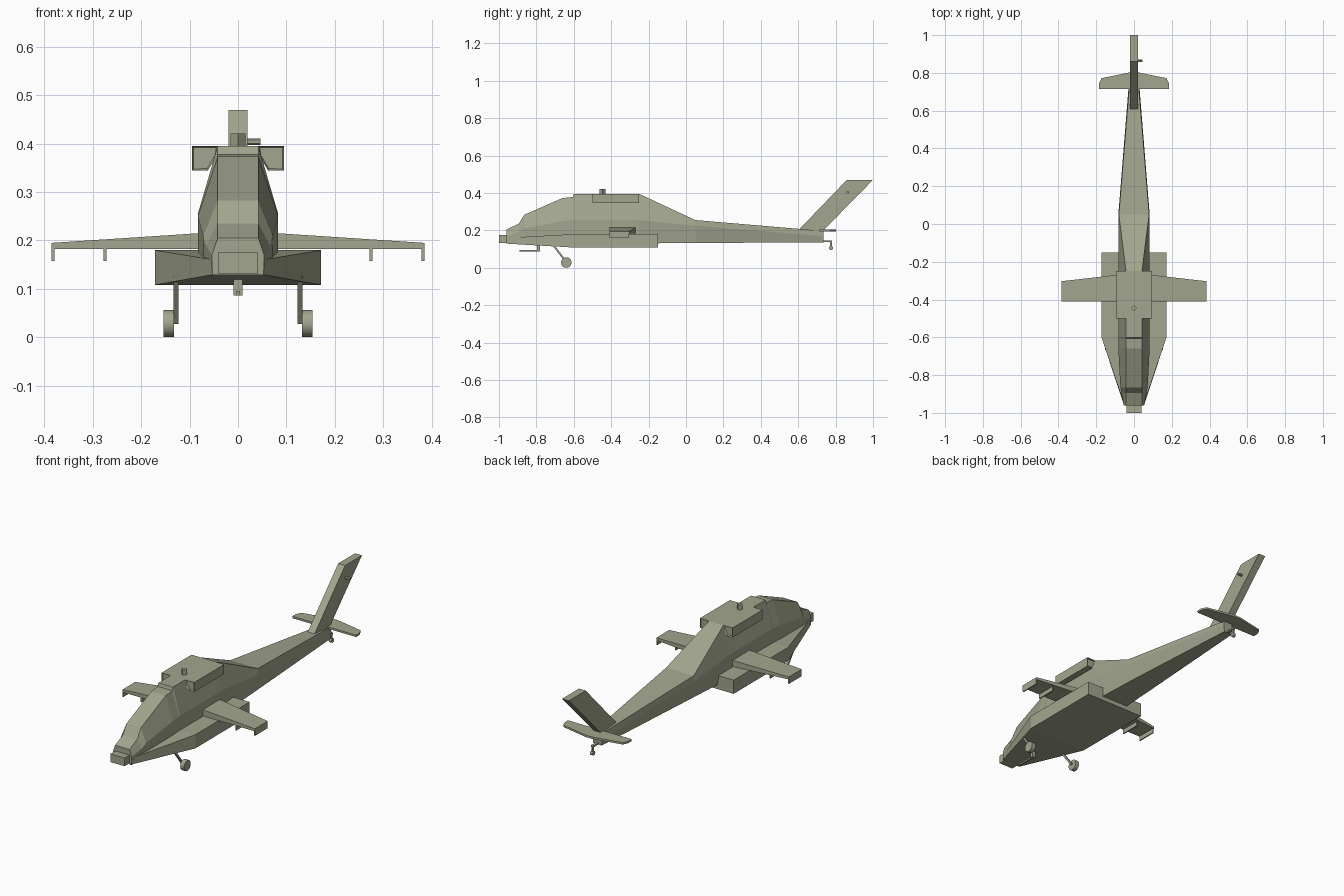
import bpy, bmesh, math
from mathutils import Vector, Matrix

if "Cube" in bpy.data.objects:
    bpy.data.objects.remove(bpy.data.objects["Cube"])

paint = bpy.data.materials.new("olive_paint")
paint.diffuse_color = (0.36, 0.38, 0.27, 1)
paint.use_nodes = True
paint.node_tree.nodes["Principled BSDF"].inputs["Base Color"].default_value = paint.diffuse_color


def finish(name, bm, mirror=False):
    bmesh.ops.recalc_face_normals(bm, faces=bm.faces[:])
    me = bpy.data.meshes.new(name)
    bm.to_mesh(me)
    bm.free()
    me.materials.append(paint)
    ob = bpy.data.objects.new(name, me)
    bpy.context.collection.objects.link(ob)
    if mirror:
        ob.modifiers.new("Mirror", 'MIRROR')
    return ob


def loft(name, loops, mirror=False, recess=0):
    """Skin a row of matching closed loops; optionally recess both ends."""
    bm = bmesh.new()
    rows = [[bm.verts.new(p) for p in loop] for loop in loops]
    n = len(rows[0])
    for a, b in zip(rows, rows[1:]):
        for i in range(n):
            j = (i + 1) % n
            bm.faces.new((a[i], a[j], b[j], b[i]))
    caps = [bm.faces.new(rows[0]), bm.faces.new(rows[-1])]
    if recess:
        bmesh.ops.recalc_face_normals(bm, faces=bm.faces[:])
        bmesh.ops.inset_individual(bm, faces=caps, thickness=0.004, depth=-recess)
    return finish(name, bm, mirror)


def box(name, x, y, z, mirror=False):
    loops = [[(a, y[0], z[0]), (a, y[1], z[0]), (a, y[1], z[1]), (a, y[0], z[1])] for a in x]
    return loft(name, loops, mirror)


def rod(name, p, q, r, sides=8, mirror=False, turn=0.0):
    p, q = Vector(p), Vector(q)
    rot = (q - p).to_track_quat('Z', 'Y').to_matrix().to_4x4() @ Matrix.Rotation(turn, 4, 'Z')
    bm = bmesh.new()
    bmesh.ops.create_cone(bm, cap_ends=True, segments=sides, radius1=r, radius2=r,
                          depth=(q - p).length, matrix=Matrix.Translation((p + q) / 2) @ rot)
    if sides > 12:
        for f in bm.faces:
            f.smooth = len(f.verts) == 4
        for e in bm.edges:
            e.smooth = all(len(f.verts) == 4 for f in e.link_faces)
    return finish(name, bm, mirror)


def section(y, *half):
    """Symmetric cross-section from (half width, height) pairs, top to bottom."""
    return [(x, y, z) for x, z in half] + [(-x, y, z) for x, z in reversed(half)]


# Fuselage and tail boom
loft("fuselage", [
    section(-0.96, (0.042, 0.205), (0.054, 0.17), (0.053, 0.13)),
    section(-0.895, (0.042, 0.235), (0.066, 0.19), (0.066, 0.13)),
    section(-0.865, (0.042, 0.283), (0.072, 0.21), (0.07, 0.13)),
    section(-0.66, (0.042, 0.373), (0.083, 0.25), (0.083, 0.13)),
    section(-0.605, (0.042, 0.378), (0.083, 0.255), (0.083, 0.13)),
    section(-0.60, (0.042, 0.395), (0.083, 0.255), (0.083, 0.13)),
    section(-0.25, (0.042, 0.395), (0.083, 0.255), (0.083, 0.13)),
    section(0.05, (0.08, 0.255), (0.083, 0.225), (0.068, 0.133)),
    section(0.735, (0.024, 0.197), (0.028, 0.17), (0.024, 0.135)),
])
box("nose_sensor", (-0.041, 0.041), (-1.0, -0.955), (0.132, 0.175))

# Wide lower hull with the side bays
loft("lower_hull", [
    section(-0.96, (0.05, 0.16), (0.053, 0.129)),
    section(-0.60, (0.172, 0.18), (0.172, 0.108)),
    section(-0.15, (0.172, 0.18), (0.172, 0.108)),
])

# Stub wings and their pylons
loft("stub_wing", [
    [(x, -0.41, 0.182), (x, y, 0.182), (x, y, top), (x, -0.41, top)]
    for x, y, top in ((0.05, -0.265, 0.217), (0.385, -0.303, 0.195))
], mirror=True)
for name, x in (("inner_pylon", 0.275), ("outer_pylon", 0.382)):
    box(name, (x - 0.003, x + 0.003), (-0.41, -0.305), (0.158, 0.184), mirror=True)

# Engine pods with recessed intakes and exhausts
pod = [(0.042, 0.395), (0.095, 0.395), (0.095, 0.345), (0.062, 0.345), (0.044, 0.374)]
loft("engine_pod", [[(x, y, z) for x, z in pod] for y in (-0.50, -0.25)], mirror=True, recess=0.008)

# Rotor hubs
rod("rotor_mast", (0, -0.447, 0.39), (0, -0.447, 0.421), 0.016, 4)
rod("tail_rotor_hub", (0.015, 0.865, 0.404), (0.046, 0.865, 0.404), 0.007, 6)

# Swept tail fin and horizontal stabiliser
fin = [(0.60, 0.20), (0.86, 0.47), (1.0, 0.47), (0.73, 0.195)]
loft("tail_fin", [[(x, y, z) for y, z in fin] for x in (-0.02, 0.02)])
plan = [(0.185, 0.715), (0.185, 0.745), (0.172, 0.772), (0.02, 0.803)]
plan += [(-x, y) for x, y in reversed(plan)]
loft("stabiliser", [[(x, y, z) for x, y in plan] for z in (0.194, 0.204)])

# Main landing gear
rod("gear_leg", (0.128, -0.715, 0.128), (0.128, -0.64, 0.03), 0.007, 4, True, math.pi / 4)
rod("main_wheel", (0.132, -0.64, 0.028), (0.154, -0.64, 0.028), 0.028, 20, True)

# Tail wheel on its bracket
box("tail_wheel_arm", (-0.007, 0.007), (0.72, 0.78), (0.137, 0.145))
box("tail_wheel_strut", (-0.004, 0.004), (0.77, 0.78), (0.105, 0.14))
rod("tail_wheel", (-0.008, 0.775, 0.105), (0.008, 0.775, 0.105), 0.011, 12)

# Chin gun
box("gun_mount", (-0.009, 0.009), (-0.797, -0.78), (0.086, 0.13))
box("gun_barrel", (-0.004, 0.004), (-0.89, -0.785), (0.086, 0.094))
